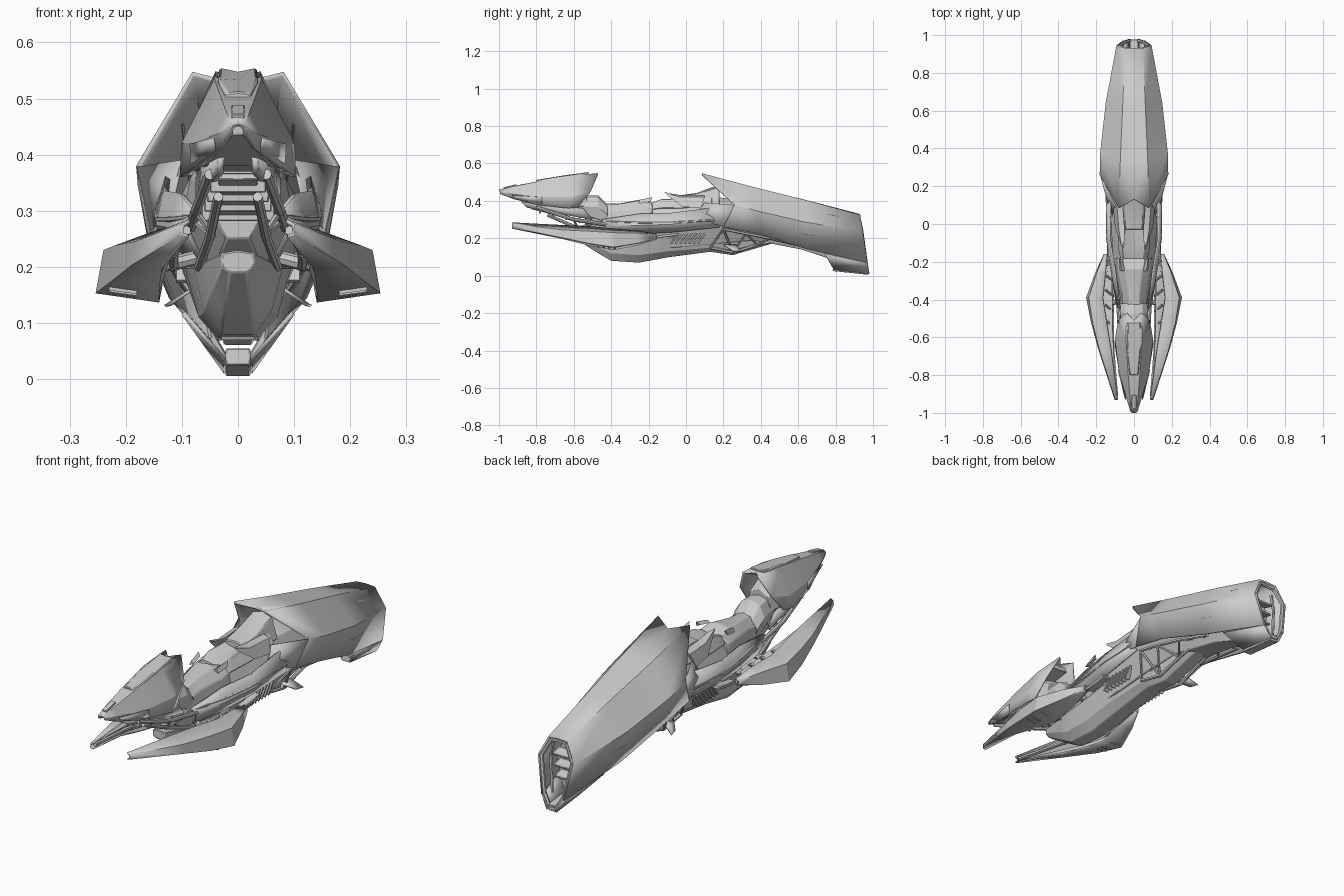
import bpy, bmesh, math
from mathutils import Vector


def finish(name, bm, mirror=True, thick=0, bevel=0):
    bmesh.ops.recalc_face_normals(bm, faces=bm.faces)
    me = bpy.data.meshes.new(name)
    bm.to_mesh(me)
    bm.free()
    ob = bpy.data.objects.new(name, me)
    bpy.context.collection.objects.link(ob)
    bpy.ops.object.select_all(action='DESELECT')
    ob.select_set(True)
    bpy.context.view_layer.objects.active = ob
    bpy.ops.object.shade_smooth_by_angle(angle=math.radians(22))
    if mirror:
        ob.modifiers.new("mirror", 'MIRROR')
    if thick:
        m = ob.modifiers.new("thickness", 'SOLIDIFY')
        m.thickness, m.offset = thick, 0
    if bevel:
        m = ob.modifiers.new("bevel", 'BEVEL')
        m.width, m.segments = bevel, 1
    return ob


def sheet(name, rows, thick=0.01, mirror=True):
    """Shell made from rows of points, mirrored left to right."""
    bm = bmesh.new()
    v = [[bm.verts.new(p) for p in r] for r in rows]
    for a, b in zip(v, v[1:]):
        for i in range(len(a) - 1):
            bm.faces.new((a[i], a[i + 1], b[i + 1], b[i]))
    return finish(name, bm, mirror, thick)


def loft(name, rings, mirror=True, bevel=0):
    """Closed solid through rings of points."""
    bm = bmesh.new()
    v = [[bm.verts.new(p) for p in r] for r in rings]
    n = len(v[0])
    for a, b in zip(v, v[1:]):
        for i in range(n):
            bm.faces.new((a[i], a[(i + 1) % n], b[(i + 1) % n], b[i]))
    bm.faces.new(v[0])
    bm.faces.new(v[-1][::-1])
    return finish(name, bm, mirror, 0, bevel)


def hull(name, stations, bevel=0.003):
    """Symmetric solid: each station is y, then half-profile (x, z) from the top down."""
    rings = []
    for y, *half in stations:
        right = [(x, y, z) for x, z in half]
        left = [(-x, y, z) for x, z in reversed(half) if x > 0]
        rings.append(right + left)
    return loft(name, rings, False, bevel)


def panel(name, corners, t=0.006, mirror=True):
    return sheet(name, [corners[:2], [corners[3], corners[2]]], t, mirror)


def box(name, loc, size, rot=(0, 0, 0), bevel=0.002):
    bm = bmesh.new()
    bmesh.ops.create_cube(bm, size=1)
    from mathutils import Euler, Matrix
    m = Matrix.LocRotScale(Vector(loc), Euler([math.radians(a) for a in rot]), Vector(size))
    bm.transform(m)
    return finish(name, bm, loc[0] != 0, 0, bevel)


def tube(name, pts, r=0.008, sides=8):
    bm = bmesh.new()
    for a, b in zip(pts, pts[1:]):
        a, b = Vector(a), Vector(b)
        q = (b - a).to_track_quat('Z', 'Y').to_matrix().to_4x4()
        q.translation = (a + b) / 2
        bmesh.ops.create_cone(bm, cap_ends=True, segments=sides, radius1=r, radius2=r,
                              depth=(b - a).length, matrix=q)
    return finish(name, bm)


# Rear cowl: lines for ridge, top edge, widest crease and lower edge
ridge = [(0, .13, .522), (0, .35, .47), (0, .62, .405), (0, .93, .325)]
edge = [(.08, .085, .543), (.07, .35, .472), (.058, .62, .405), (.045, .93, .322)]
crease = [(.177, .26, .378), (.174, .38, .345), (.145, .64, .285), (.088, .945, .235)]
lower = [(.152, .20, .262), (.152, .38, .225), (.118, .64, .145), (.054, .97, .07)]
sheet("rear_cowl", [ridge, edge, crease, lower], .01)
panel("cowl_front_cheek", [(.177, .26, .378), (.152, .20, .262), (.118, .04, .31), (.10, .10, .39)])
sheet("tail_skirt", [[(.098, .74, .118), (.054, .97, .07)], [(.024, .79, .035), (.022, .98, .012)]], .008)
box("tail_block", (0, .88, .03), (.044, .19, .03), (-6, 0, 0))
# Tail opening: frame bars and inner exhaust
mouth = [(0, .922, .313), (.04, .925, .31), (.079, .94, .234), (.048, .962, .075), (.018, .97, .022), (0, .97, .022)]
tube("tail_opening_frame", mouth, .009, 6)
for i, z in enumerate((.24, .19, .14)):
    box(f"exhaust_vane_{i}", (0, .885, z), (.09 - i * .012, .05, .01), (-15, 0, 0))
tube("exhaust_side_rail", [(.045, .9, .29), (.06, .9, .22), (.03, .93, .07)], .007, 6)
# Slots and seam strips on the cowl
for i, y in enumerate((.36, .55, .72, .82)):
    box(f"cowl_slot_{i}", (.034, y, .4705 - (y - .35) * .2505), (.006, .04, .006), (-14, 0, 0), 0)
tube("cowl_seam", [(.10, .27, .457), (.088, .62, .36), (.06, .93, .292)], .0035, 4)
tube("cowl_lower_seam", [(.165, .3, .31), (.134, .64, .22), (.076, .95, .17)], .004, 4)

# Central frame running nose to tail
hull("main_frame", [
    (-.54, (0, .355), (.03, .35), (.045, .29), (.02, .25)),
    (-.42, (0, .372), (.05, .355), (.07, .28), (.045, .19)),
    (-.30, (0, .39), (.055, .37), (.09, .27), (.06, .15)),
    (-.19, (0, .375), (.06, .36), (.11, .26), (.07, .14)),
    (-.05, (0, .39), (.07, .37), (.12, .27), (.08, .15)),
    (.15, (0, .42), (.07, .39), (.125, .28), (.08, .17)),
    (.36, (0, .41), (.07, .38), (.125, .28), (.06, .19)),
    (.62, (0, .35), (.05, .33), (.10, .24), (.045, .14)),
    (.86, (0, .28), (.03, .275), (.06, .21), (.025, .06))])
hull("belly_pan", [
    (-.58, (0, .23), (.03, .225), (.03, .2), (.015, .19)),
    (-.46, (0, .22), (.06, .21), (.05, .15), (.025, .115)),
    (-.40, (0, .21), (.08, .20), (.06, .12), (.03, .08)),
    (-.25, (0, .2), (.095, .2), (.07, .11), (.034, .07)),
    (-.10, (0, .2), (.105, .21), (.07, .13), (.03, .098)),
    (.13, (0, .2), (.09, .21), (.06, .15), (.03, .128)),
    (.25, (0, .19), (.07, .2), (.05, .14), (.03, .11)),
    (.52, (0, .22), (.05, .22), (.045, .2), (.025, .19))])
# Tank, saddle and seat back
hull("tank", [
    (-.46, (0, .385), (.035, .375), (.06, .33), (.05, .29)),
    (-.36, (0, .385), (.03, .383), (.065, .35), (.08, .28)),
    (-.24, (0, .408), (.045, .402), (.085, .36), (.10, .28)),
    (-.18, (0, .382), (.055, .39), (.085, .36), (.10, .28))], .004)
hull("saddle", [
    (-.20, (0, .375), (.05, .385), (.07, .35)),
    (-.13, (0, .40), (.06, .41), (.085, .36)),
    (-.02, (0, .40), (.05, .415), (.09, .36)),
    (.14, (0, .43), (.05, .44), (.09, .38))], .004)
hull("seat_back", [
    (-.03, (0, .43), (.045, .425), (.055, .38)),
    (.06, (0, .443), (.05, .438), (.065, .38)),
    (.18, (0, .49), (.05, .475), (.08, .38))], .004)
loft("saddle_horn", [
    [(.05, -.09, .44), (.065, -.12, .45), (.07, -.1, .43)],
    [(.05, -.02, .43), (.08, -.03, .42), (.1, -.02, .37)],
    [(.06, .1, .43), (.09, .1, .42), (.11, .08, .36)]])
loft("handgrip", [
    [(.05, -.25, .395), (.065, -.25, .405), (.075, -.25, .385)],
    [(.06, -.19, .405), (.075, -.18, .42), (.08, -.19, .395)]])
# Side fairings
sheet("flank_fairing", [
    [(.075, -.45, .30), (.10, -.25, .33), (.128, -.08, .335), (.125, .12, .36)],
    [(.09, -.43, .265), (.118, -.25, .27), (.142, -.08, .275), (.142, .15, .31)],
    [(.07, -.42, .22), (.10, -.22, .225), (.12, -.06, .235), (.135, .18, .26)]], .01)
tube("flank_rail", [(.075, -.46, .29), (.12, -.24, .285), (.143, -.06, .285), (.145, .2, .30)], .006, 6)
box("foot_board", (.125, -.1, .215), (.035, .12, .014), (8, 0, 0))
for i in range(7):
    box(f"cooling_fin_{i}", (.098, -.06 + i * .024, .2), (.025, .009, .065), (-35, 0, 0), .001)
# Rear under-truss and keel winglets
lo = [(.065, .13, .15), (.06, .25, .125), (.055, .38, .165), (.05, .53, .2)]
hi = [(.13, .2, .25), (.13, .32, .225), (.115, .45, .2), (.09, .62, .16)]
tube("truss_lower_rail", lo, .008, 6)
tube("truss_upper_rail", hi, .008, 6)
tube("truss_web", [p for pair in zip(lo, hi) for p in pair], .006, 6)
panel("keel_winglet", [(.075, .2, .165), (.075, .27, .165), (.13, .29, .13), (.12, .25, .133)], .005)

# Nose cowl
sheet("nose_cowl", [
    [(0, -1, .456), (.010, -.998, .453), (.014, -.995, .447), (.012, -.99, .437)],
    [(0, -.93, .474), (.018, -.93, .472), (.034, -.93, .436), (.03, -.92, .41)],
    [(0, -.78, .503), (.03, -.78, .503), (.076, -.78, .42), (.074, -.79, .378)],
    [(0, -.62, .53), (.04, -.62, .532), (.097, -.61, .42), (.1, -.63, .36)],
    [(0, -.51, .54), (.038, -.47, .545), (.08, -.51, .45), (.09, -.58, .365)]], .008)
hull("nose_core", [
    (-.96, (0, .455), (.01, .45), (.012, .435)),
    (-.78, (0, .48), (.035, .46), (.06, .38)),
    (-.60, (0, .5), (.05, .47), (.08, .37)),
    (-.53, (0, .46), (.05, .43), (.06, .37))])
hull("nose_spine", [
    (-.80, (0, .512), (.02, .51), (.028, .49)),
    (-.66, (0, .535), (.034, .533), (.045, .5)),
    (-.52, (0, .548), (.032, .555), (.045, .52))])
panel("nose_side_panel", [(.045, -.93, .43), (.084, -.77, .42), (.082, -.77, .385), (.04, -.9, .405)], .005)
box("nose_tip_cap", (0, -.94, .475), (.024, .07, .012), (14, 0, 0))
# Neck and intake under the nose
hull("neck", [
    (-.58, (0, .43), (.04, .42), (.06, .37), (.04, .33)),
    (-.47, (0, .43), (.045, .415), (.075, .37), (.06, .3)),
    (-.42, (0, .38), (.045, .37), (.07, .33), (.06, .28))])
sheet("intake_cheek", [
    [(.03, -.88, .395), (.06, -.72, .38), (.07, -.55, .36)],
    [(.032, -.85, .365), (.055, -.7, .335), (.07, -.5, .30)]], .012)
box("intake_floor", (0, -.68, .325), (.07, .3, .012), (-14, 0, 0))
for i in range(4):
    box(f"intake_rib_{i}", (0, -.78 + i * .07, .35 - i * .017), (.1 + i * .01, .012, .035))
tube("fork_upper", [(.05, -.8, .365), (.075, -.6, .30), (.085, -.4, .27)], .01)
tube("fork_lower", [(.035, -.74, .325), (.05, -.58, .255), (.07, -.42, .2)], .009)
tube("fork_brace", [(.075, -.6, .30), (.045, -.58, .255), (.08, -.48, .285)], .006, 6)

# Front side blades: outer shell, inner frame and mounts
tip, front, mid, wide, back, end = -.93, -.66, -.52, -.39, -.26, -.16
sheet("blade_shell", [
    [(.086, tip, .282), (.098, tip, .275), (.1, tip, .258), (.088, tip, .255)],
    [(.122, front, .268), (.182, front, .243), (.187, front, .205), (.135, front, .2)],
    [(.145, mid, .262), (.217, mid, .236), (.225, mid, .175), (.14, mid, .165)],
    [(.165, wide, .25), (.237, wide, .228), (.251, wide, .155), (.14, wide, .14)],
    [(.15, back, .238), (.195, back, .225), (.203, back, .175), (.135, back, .165)],
    [(.142, end, .222), (.156, end, .215), (.157, end, .2), (.143, end, .195)]], .007)
inner = [(.092, tip + .02, .265), (.112, front, .235), (.115, mid, .215), (.113, wide, .2), (.115, back, .2), (.142, end, .21)]
tube("blade_inner_rail", inner, .009, 6)
loft("blade_core", [
    [(.1, -.84, .265), (.115, -.84, .262), (.112, -.84, .25)],
    [(.115, mid, .245), (.19, mid, .225), (.14, mid, .18)],
    [(.115, wide, .235), (.2, wide, .215), (.14, wide, .155)],
    [(.12, -.22, .225), (.16, -.22, .21), (.14, -.22, .185)]])
for i in range(5):
    y = -.62 + i * .08
    tube(f"blade_frame_{i}", [(.112, y, .222), (.15, y + .03, .25)], .007, 6)
for i in range(4):
    box(f"blade_gill_{i}", (.205, -.47 + i * .03, .158 - i * .003), (.05, .008, .006), (0, -8, 0), 0)
tube("blade_mount_front", [(.06, -.4, .22), (.12, -.42, .205)], .013)
tube("blade_mount_rear", [(.08, -.24, .215), (.14, -.25, .205)], .015)
